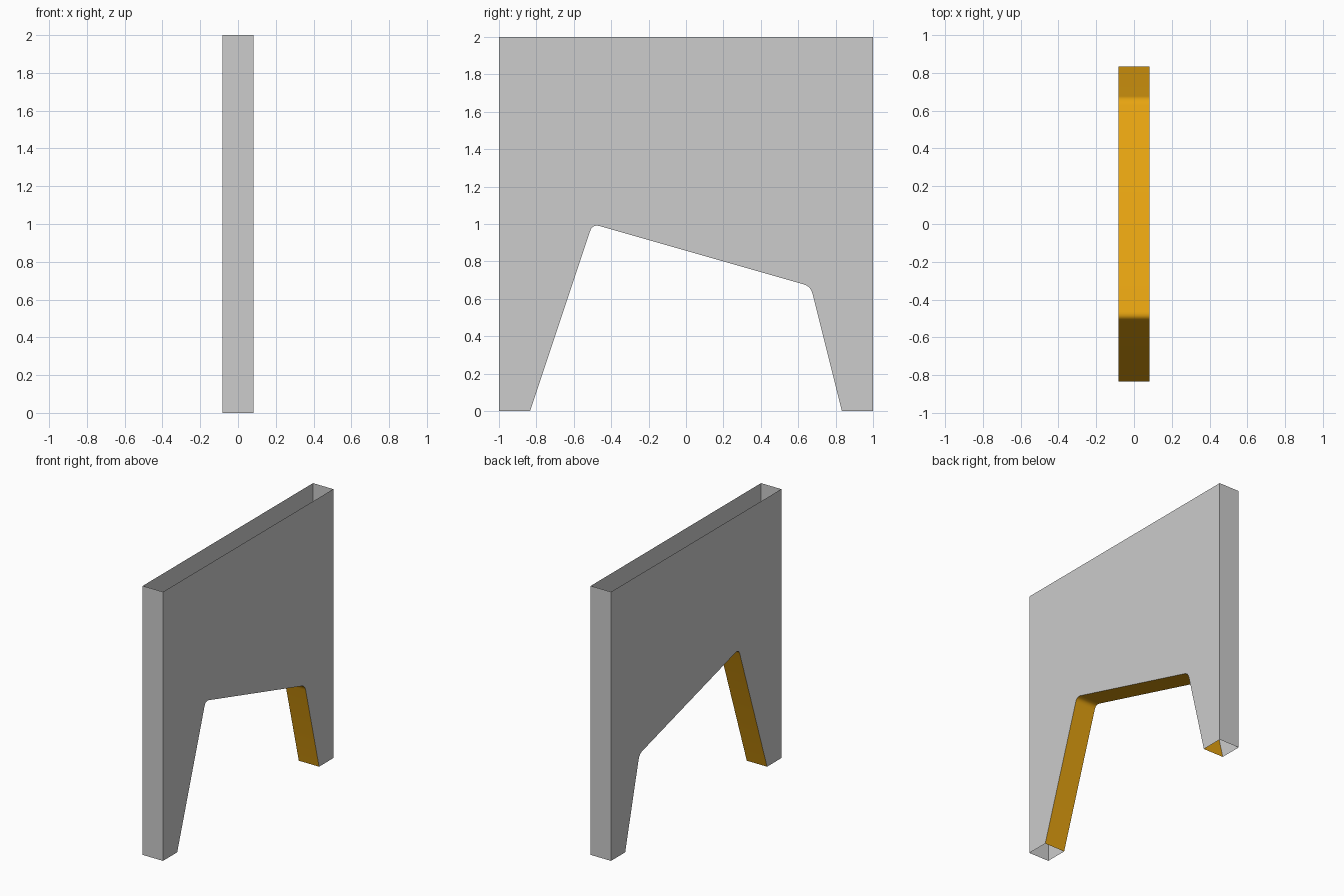
import bpy
import math
from mathutils import Vector

cube = bpy.data.objects.get("Cube")
if cube:
    bpy.data.objects.remove(cube, do_unlink=True)

HALF_X = 1 / 12      # half the panel thickness
FOOT = 5 / 6         # inner edge of each foot
ROUND = 0.04         # corner rounding length
STEPS = 6


def material(name, rgb):
    mat = bpy.data.materials.new(name)
    mat.use_nodes = True
    color = (*rgb, 1.0)
    mat.diffuse_color = color
    mat.node_tree.nodes["Principled BSDF"].inputs["Base Color"].default_value = color
    return mat


def rounded_path(points):
    """Round every inner corner of an open (y, z) path."""
    pts = [Vector(p) for p in points]
    path = [pts[0]]
    for before, corner, after in zip(pts, pts[1:], pts[2:]):
        a = corner + (before - corner).normalized() * ROUND
        b = corner + (after - corner).normalized() * ROUND
        for i in range(STEPS + 1):
            t = i / STEPS
            path.append(a * (1 - t) ** 2 + corner * 2 * t * (1 - t) + b * t * t)
    return path + [pts[-1]]


def make_object(name, verts, faces, mat):
    mesh = bpy.data.meshes.new(name)
    mesh.from_pydata(verts, [], faces)
    mesh.materials.append(mat)
    obj = bpy.data.objects.new(name, mesh)
    bpy.context.collection.objects.link(obj)
    return obj


def strip(name, path, mat):
    """Extrude a (y, z) path across the thickness, without end caps."""
    n = len(path)
    verts = [(x, y, z) for x in (-HALF_X, HALF_X) for y, z in path]
    faces = [(i, i + 1, n + i + 1, n + i) for i in range(n - 1)]
    return make_object(name, verts, faces, mat)


grey = material("light grey", (0.604, 0.604, 0.604))
orange = material("amber", (0.86, 0.40, 0.006))

arch = rounded_path([(-FOOT, 0), (-0.5, 1), (2 / 3, 2 / 3), (FOOT, 0)])

# Side panels with the slanted arch cut out
outline = arch + [Vector(p) for p in ((1, 0), (1, 2), (-1, 2), (-1, 0))]
for name, x in (("left_panel", HALF_X), ("right_panel", -HALF_X)):
    order = list(range(len(outline)))
    if x < 0:
        order.reverse()
    make_object(name, [(x, y, z) for y, z in outline], [order], grey)

# End panels; the shell stays open at the top and under the feet
strip("front_panel", [(-1, 2), (-1, 0)], grey)
strip("back_panel", [(1, 0), (1, 2)], grey)

# Coloured lining of the arch
lining = strip("arch_lining", arch, orange)
bpy.ops.object.select_all(action='DESELECT')
lining.select_set(True)
bpy.context.view_layer.objects.active = lining
bpy.ops.object.shade_smooth_by_angle(angle=math.radians(40))
